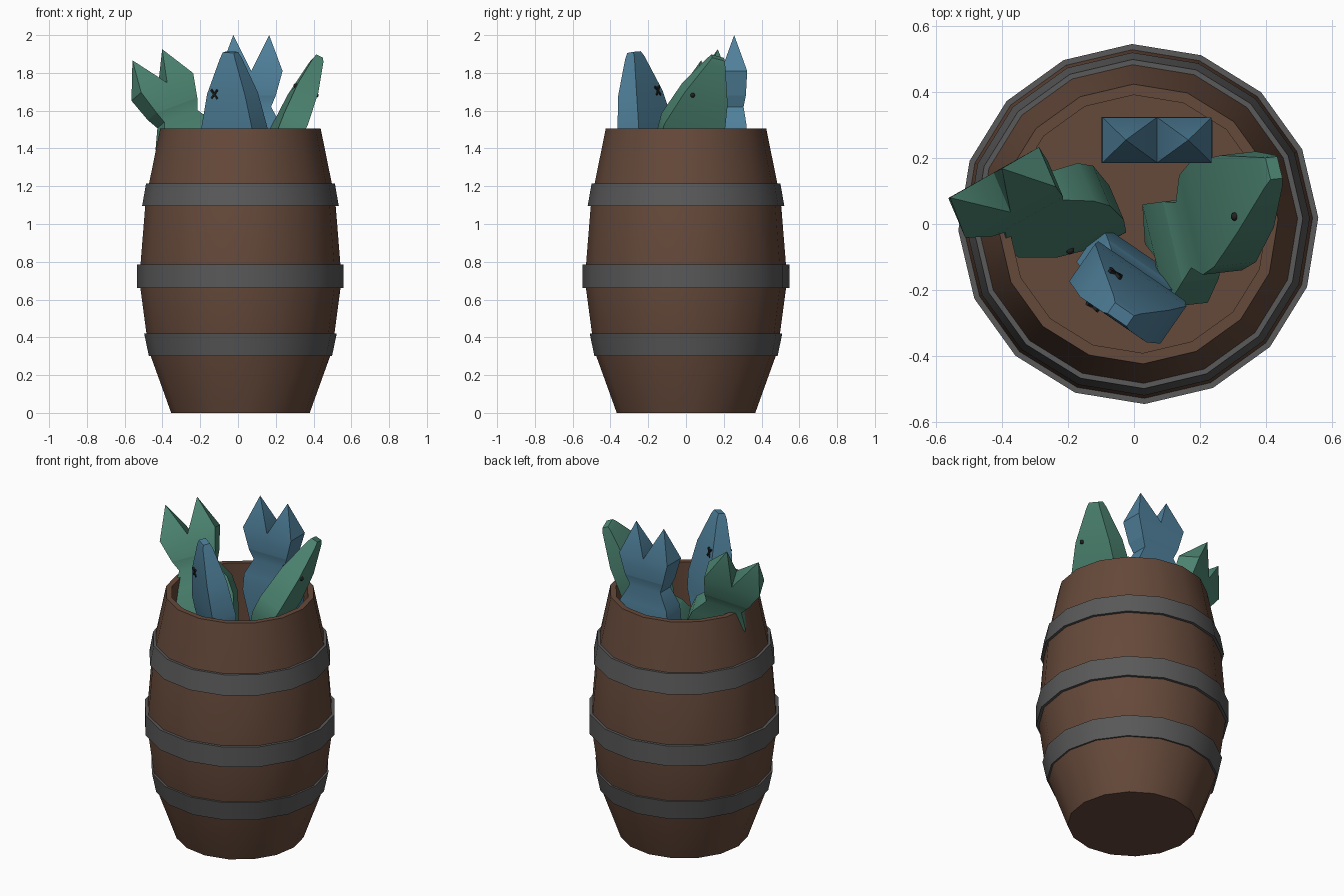
import bpy, bmesh, math
from mathutils import Vector, Matrix

if "Cube" in bpy.data.objects:
    bpy.data.objects.remove(bpy.data.objects["Cube"])

SIDES = 16
CENTRE = Vector((0.013, 0, 0))


def material(name, rgb):
    m = bpy.data.materials.new(name)
    m.diffuse_color = (*rgb, 1)
    m.use_nodes = True
    m.node_tree.nodes["Principled BSDF"].inputs["Base Color"].default_value = m.diffuse_color
    return m


WOOD = material("wood", (0.13, 0.066, 0.042))
IRON = material("iron", (0.10, 0.10, 0.10))
GREEN = material("green_scales", (0.075, 0.24, 0.17))
BLUE = material("blue_scales", (0.08, 0.22, 0.33))
DARK = material("dark_eye", (0.015, 0.015, 0.015))


def finish(bm, name, mat, angle=30):
    bmesh.ops.recalc_face_normals(bm, faces=bm.faces)
    mesh = bpy.data.meshes.new(name)
    bm.to_mesh(mesh)
    bm.free()
    mesh.materials.append(mat)
    ob = bpy.data.objects.new(name, mesh)
    bpy.context.collection.objects.link(ob)
    bpy.ops.object.select_all(action='DESELECT')
    ob.select_set(True)
    bpy.context.view_layer.objects.active = ob
    bpy.ops.object.shade_smooth_by_angle(angle=math.radians(angle))
    return ob


def bridge(bm, a, b):
    n = len(a)
    for i in range(n):
        bm.faces.new((a[i], a[(i + 1) % n], b[(i + 1) % n], b[i]))


def revolve(name, profile, mat, closed):
    """Turn (radius, z) points around the barrel axis."""
    bm = bmesh.new()
    rings = []
    for r, z in profile:
        ring = []
        for i in range(SIDES):
            a = math.radians(2) + math.tau * i / SIDES
            ring.append(bm.verts.new(CENTRE + Vector((r * math.cos(a), r * math.sin(a), z))))
        rings.append(ring)
    for a, b in zip(rings, rings[1:]):
        bridge(bm, a, b)
    if closed:
        bridge(bm, rings[-1], rings[0])
    else:
        bm.faces.new(rings[0])
        bm.faces.new(rings[-1])
    return finish(bm, name, mat)


# Barrel shell with rim, inner wall and inner floor
revolve("barrel", [(0.367, 0), (0.475, 0.3), (0.498, 0.42), (0.53, 0.66), (0.53, 0.78),
                   (0.505, 1.09), (0.485, 1.21), (0.425, 1.505), (0.392, 1.505),
                   (0.395, 0.92)], WOOD, False)

# Iron hoops
for name, z0, r0, z1, r1 in (("lower_hoop", 0.30, 0.485, 0.42, 0.51),
                             ("middle_hoop", 0.66, 0.547, 0.785, 0.547),
                             ("upper_hoop", 1.095, 0.521, 1.215, 0.50)):
    revolve(name, [(r0, z0), (r1, z1), (r1 - 0.04, z1), (r0 - 0.04, z0)], IRON, True)


# Fish body: (distance from mouth, half height, half thickness)
BODY = [(0, 0.035, 0.02), (0.03, 0.048, 0.03), (0.22, 0.122, 0.06), (0.42, 0.168, 0.07),
        (0.52, 0.16, 0.066), (0.62, 0.105, 0.05), (0.68, 0.13, 0.062)]


def fish(name, head, direction, up, mat, eye):
    d = Vector(direction).normalized()
    u = Vector(up)
    u = (u - d * u.dot(d)).normalized()
    w = d.cross(u)
    head = Vector(head)

    def at(t, a, b):
        return head + d * t + u * a + w * b

    bm = bmesh.new()

    def quad(t, lo, hi, b):
        return [bm.verts.new(at(t, *p)) for p in ((lo, -b), (hi, -b), (hi, b), (lo, b))]

    # Body
    rings = [quad(t, -h, h, b) for t, h, b in BODY]
    for a, b in zip(rings, rings[1:]):
        bridge(bm, a, b)
    bm.faces.new(rings[0])
    bm.faces.new(rings[-1])
    # Two pointed tail lobes
    for s in (-1, 1):
        base = quad(0.68, 0, s * 0.13, 0.062)
        wide = quad(0.81, 0, s * 0.166, 0.069)
        tip = bm.verts.new(at(1.0, s * 0.095, 0))
        bm.faces.new(base)
        bridge(bm, base, wide)
        for i in range(4):
            bm.faces.new((wide[i], wide[(i + 1) % 4], tip))
    finish(bm, name, mat)

    # Eyes on both flanks: crosses or round dots
    bm = bmesh.new()
    for s in (-1, 1):
        spot = at(0.22, -0.075, s * 0.06)
        frame = Matrix((d, u, w)).transposed().to_4x4()
        if eye == "cross":
            for turn in (40, -40):
                m = (Matrix.Translation(spot) @ frame @ Matrix.Rotation(math.radians(turn), 4, 'Z')
                     @ Matrix.Diagonal((0.06, 0.01, 0.012, 1)))
                bmesh.ops.create_cube(bm, size=1, matrix=m)
        else:
            bmesh.ops.create_icosphere(bm, subdivisions=2, radius=0.013,
                                       matrix=Matrix.Translation(spot))
    finish(bm, name + "_eyes", DARK)


fish("front_blue_fish", (-0.04, -0.275, 1.91), (0.05, 0.15, -0.98), (0.82, -0.57, 0), BLUE, "cross")
fish("back_blue_fish", (0.07, 0.255, 1.0), (0, 0, 1), (1, 0, 0), BLUE, "cross")
fish("left_green_fish", (-0.062, -0.025, 1.0), (-0.42, 0.15, 0.9), (0.8, 0.45, 0.3), GREEN, "dot")
fish("right_green_fish", (0.425, 0.17, 1.88), (-0.37, -0.32, -0.87), (-0.215, 0.905, -0.24), GREEN, "dot")
